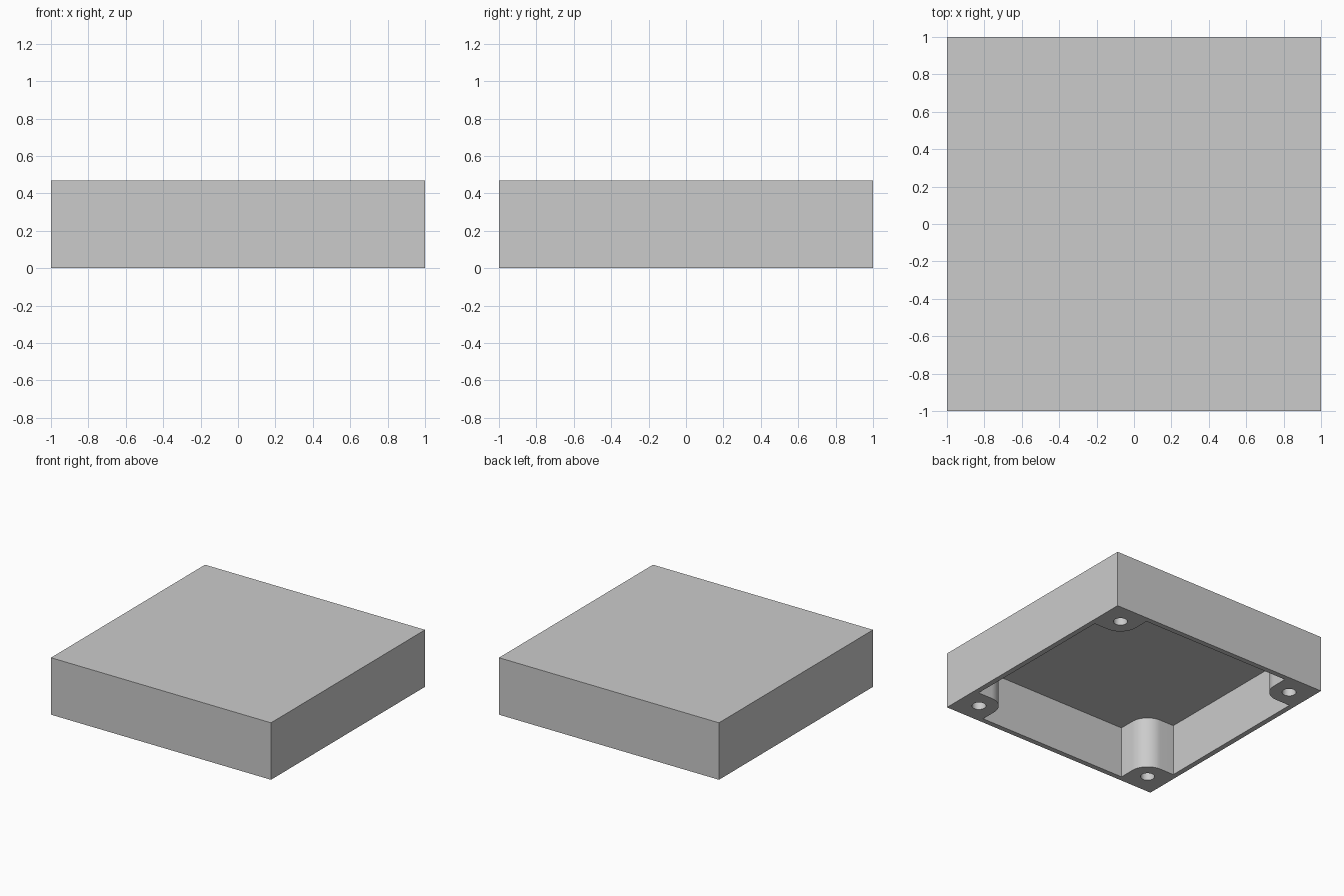
import bpy
import bmesh
from math import cos, sin, pi, radians

cube = bpy.data.objects.get("Cube")
if cube:
    bpy.data.objects.remove(cube, do_unlink=True)

HEIGHT = 0.468
WALL = 0.043
POST = 0.829          # screw post centre, from the middle
POST_RADIUS = 0.149
HOLE_RADIUS = 0.053
DEPTH = HEIGHT - WALL
ARC_STEPS = 16

grey = bpy.data.materials.new("light grey")
grey.use_nodes = True
colour = (0.6, 0.6, 0.6, 1)
grey.diffuse_color = colour
grey.node_tree.nodes["Principled BSDF"].inputs["Base Color"].default_value = colour


def add_prism(bm, outline, low, high):
    """Extrude a closed outline between two heights."""
    base = bm.faces.new([bm.verts.new((x, y, low)) for x, y in outline])
    top = bmesh.ops.extrude_face_region(bm, geom=[base])["geom"]
    verts = [v for v in top if isinstance(v, bmesh.types.BMVert)]
    bmesh.ops.translate(bm, verts=verts, vec=(0, 0, high - low))


def make_object(name, bm):
    bmesh.ops.recalc_face_normals(bm, faces=bm.faces)
    mesh = bpy.data.meshes.new(name)
    bm.to_mesh(mesh)
    bm.free()
    mesh.materials.append(grey)
    obj = bpy.data.objects.new(name, mesh)
    bpy.context.collection.objects.link(obj)
    return obj


def turn(point, quarter):
    """Rotate a point by quarter turns about the middle."""
    x, y = point
    for _ in range(quarter):
        x, y = -y, x
    return x, y


# Solid outer block
bm = bmesh.new()
add_prism(bm, [turn((1, 1), q) for q in range(4)], 0, HEIGHT)
lid = make_object("box_lid", bm)

# Cavity outline for one corner, going round its rounded screw post
inner = 1 - WALL
edge = POST - POST_RADIUS
corner = [(inner, edge)]
for i in range(ARC_STEPS + 1):
    angle = 1.5 * pi - 0.5 * pi * i / ARC_STEPS
    corner.append((POST + POST_RADIUS * cos(angle), POST + POST_RADIUS * sin(angle)))
corner.append((edge, inner))

# Cutter: the cavity and the four blind screw holes
bm = bmesh.new()
add_prism(bm, [turn(p, q) for q in range(4) for p in corner], -0.1, DEPTH)
circle = [(POST + HOLE_RADIUS * cos(2 * pi * i / 32),
           POST + HOLE_RADIUS * sin(2 * pi * i / 32)) for i in range(32)]
for q in range(4):
    add_prism(bm, [turn(p, q) for p in circle], -0.1, DEPTH)
cutter = make_object("cavity_cutter", bm)
cutter.hide_render = True

# Hollow the block and discard the cutter
cut = lid.modifiers.new("hollow", "BOOLEAN")
cut.operation = "DIFFERENCE"
cut.solver = "EXACT"
cut.object = cutter
bpy.ops.object.select_all(action="DESELECT")
lid.select_set(True)
bpy.context.view_layer.objects.active = lid
bpy.ops.object.modifier_apply(modifier=cut.name)
bpy.data.objects.remove(cutter, do_unlink=True)

# Round walls smooth, corners sharp
bpy.ops.object.shade_smooth_by_angle(angle=radians(30))
